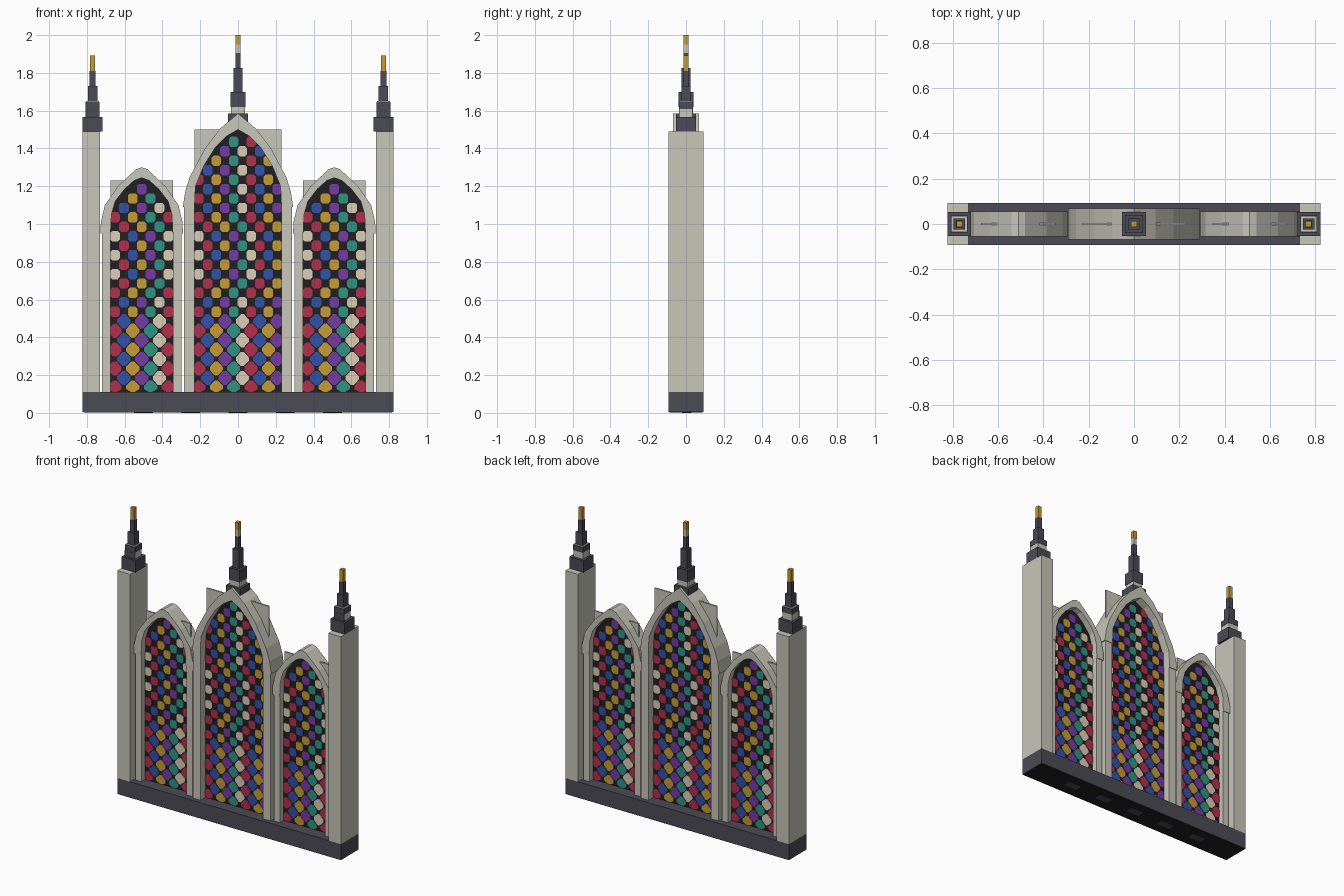
import bpy
import bmesh

cube = bpy.data.objects.get("Cube")
if cube:
    bpy.data.objects.remove(cube, do_unlink=True)


def material(name, rgb):
    m = bpy.data.materials.new(name)
    m.use_nodes = True
    m.diffuse_color = (*rgb, 1)
    m.node_tree.nodes["Principled BSDF"].inputs["Base Color"].default_value = (*rgb, 1)
    return m


stone = material("pale stone", (0.57, 0.57, 0.49))
slate = material("dark slate", (0.07, 0.07, 0.09))
lead = material("black lead", (0.014, 0.014, 0.016))
gold = material("gold", (0.57, 0.34, 0.03))
red = material("red glass", (0.46, 0.027, 0.07))
blue = material("blue glass", (0.028, 0.085, 0.41))
purple = material("purple glass", (0.18, 0.042, 0.39))
teal = material("teal glass", (0.025, 0.30, 0.23))
cream = material("cream glass", (0.72, 0.63, 0.46))
GLASS = [red, blue, gold, purple, teal, cream]


def finish(name, bm, mats):
    bmesh.ops.recalc_face_normals(bm, faces=bm.faces)
    mesh = bpy.data.meshes.new(name)
    bm.to_mesh(mesh)
    bm.free()
    for m in mats:
        mesh.materials.append(m)
    ob = bpy.data.objects.new(name, mesh)
    bpy.context.collection.objects.link(ob)
    return ob


def add_prism(bm, points, y0, y1, index=0):
    """Extrude an outline in x and z from y0 to y1."""
    face = bm.faces.new([bm.verts.new((x, y0, z)) for x, z in points])
    out = bmesh.ops.extrude_face_region(bm, geom=[face])["geom"]
    verts = [g for g in out if isinstance(g, bmesh.types.BMVert)]
    bmesh.ops.translate(bm, vec=(0, y1 - y0, 0), verts=verts)
    face.material_index = index
    for v in verts:
        for f in v.link_faces:
            f.material_index = index


def prism(name, points, y0, y1, mat):
    bm = bmesh.new()
    add_prism(bm, points, y0, y1)
    return finish(name, bm, [mat])


def box(name, x0, x1, y0, y1, z0, z1, mat):
    return prism(name, [(x0, z0), (x1, z0), (x1, z1), (x0, z1)], y0, y1, mat)


def mirrored(half, cx):
    """Full outline from a half outline that ends at the apex."""
    return [(cx + x, z) for x, z in half] + [(cx - x, z) for x, z in half[-2::-1]]


def arch_height(half, dx):
    """Height of an arch outline at a distance from its centre line."""
    for (xa, za), (xb, zb) in zip(half, half[1:]):
        if xb <= dx <= xa:
            return za + (zb - za) * (xa - dx) / max(xa - xb, 1e-6)
    return half[0][1]


def stained_glass(name, cx, half_w, columns, inner):
    """Checkered lozenges, reading the same way round from front and back."""
    bm = bmesh.new()
    w = 2 * half_w / columns
    h = 0.05
    for row in range(int((inner[-1][1] - BASE_TOP) / h)):
        z = BASE_TOP + (row + 0.5) * h
        # colours stay in columns, with the middle band moved over by one
        shift = -1 if 0.66 < z < 1.02 else 0
        # larger diamonds low down, squarer panes above
        size, blunt = (1.5, 0.25) if z < 0.5 else (1.1, 0.45)
        a, b, c, d = size * w / 2, size * h / 2, blunt * w * 0.7, blunt * h * 0.7
        pane = [(a, -d), (a, d), (c, b), (-c, b), (-a, d), (-a, -d), (-c, -b), (c, -b)]
        for col in range(columns):
            dx = -half_w + (col + 0.5) * w
            if (row + col) % 2 or z > arch_height(inner, abs(dx)):
                continue
            index = (col + shift) % len(GLASS)
            for s in (1, -1):
                pts = [(cx + s * (dx + px), max(z + pz, BASE_TOP)) for px, pz in pane]
                add_prism(bm, pts, -s * 0.016, -s * 0.011, index)
    finish(name, bm, GLASS)


def window(name, cx, half_w, jamb_w, depth, columns, outer, inner, panel_top):
    spring = outer[0][1]
    # pointed arch band
    band = mirrored(outer, cx) + mirrored(inner, cx)[::-1]
    prism(name + "_arch", band, -depth, depth, stone)
    # upright jambs
    for s, side in ((1, "left"), (-1, "right")):
        xs = sorted((cx + s * half_w, cx + s * (half_w + jamb_w)))
        box(f"{name}_{side}_jamb", *xs, -depth + 0.004, depth - 0.004,
            BASE_TOP, spring + 0.02, stone)
    # leaded sheet and panes
    sheet = [(half_w, BASE_TOP)] + inner
    prism(name + "_lead_sheet", mirrored(sheet, cx), -0.012, 0.012, lead)
    stained_glass(name + "_panes", cx, half_w, columns, inner)
    # spandrel panel behind the arch corners
    box(name + "_spandrel_panel", cx - half_w, cx + half_w, -0.005, 0.005,
        spring, panel_top, stone)


def pinnacle(name, cx, tiers):
    """Stack of square tiers: half width, bottom, top, material."""
    for i, (r, z0, z1, mat) in enumerate(tiers):
        box(f"{name}_tier_{i + 1}", cx - r, cx + r, -r, r, z0, z1, mat)


# plinth with a black underside and a few bare patches
BASE_TOP = 0.11
box("plinth", -0.823, 0.823, -0.093, 0.093, 0.004, BASE_TOP, slate)
box("plinth_underside", -0.815, 0.815, -0.088, 0.088, 0.001, 0.004, lead)
for i in range(5):
    x = -0.5 + i * 0.25
    box(f"underside_patch_{i + 1}", x - 0.05, x + 0.05, -0.02, 0.03, 0, 0.001, slate)

# three windows
tall_outer = [(0.292, 1.09), (0.28, 1.17), (0.255, 1.25), (0.175, 1.40),
              (0.095, 1.505), (0, 1.585)]
tall_inner = [(0.23, 1.09), (0.225, 1.20), (0.18, 1.31), (0.12, 1.405),
              (0.06, 1.465), (0, 1.50)]
low_outer = [(0.219, 0.95), (0.216, 1.01), (0.195, 1.10), (0.125, 1.20),
             (0.03, 1.29), (0, 1.30)]
low_inner = [(0.165, 0.95), (0.16, 1.05), (0.14, 1.12), (0.09, 1.185),
             (0.04, 1.23), (0, 1.245)]
window("centre_window", 0, 0.23, 0.055, 0.068, 10, tall_outer, tall_inner, 1.50)
for s, side in ((1, "left"), (-1, "right")):
    window(side + "_window", s * 0.51, 0.165, 0.045, 0.055, 7,
           low_outer, low_inner, 1.23)

    # end piers with stepped pinnacles
    xs = sorted((s * 0.73, s * 0.823))
    box(side + "_pier", *xs, -0.093, 0.093, BASE_TOP, 1.49, stone)
    pinnacle(side + "_pinnacle", s * 0.77,
             [(0.052, 1.49, 1.567, slate), (0.035, 1.567, 1.61, stone),
              (0.037, 1.61, 1.646, slate), (0.034, 1.646, 1.65, stone),
              (0.025, 1.65, 1.73, slate), (0.015, 1.73, 1.81, slate),
              (0.013, 1.81, 1.892, gold)])
    # dark facing on the front of the stone collar
    box(side + "_collar_facing", s * 0.77 - 0.037, s * 0.77 + 0.037,
        -0.038, -0.034, 1.567, 1.61, slate)

# centre pinnacle
pinnacle("centre_pinnacle", 0,
         [(0.052, 1.52, 1.585, slate), (0.036, 1.585, 1.62, stone),
          (0.039, 1.62, 1.70, slate), (0.024, 1.70, 1.825, slate),
          (0.014, 1.825, 1.905, slate), (0.012, 1.905, 1.95, stone),
          (0.013, 1.95, 2.0, gold)])
